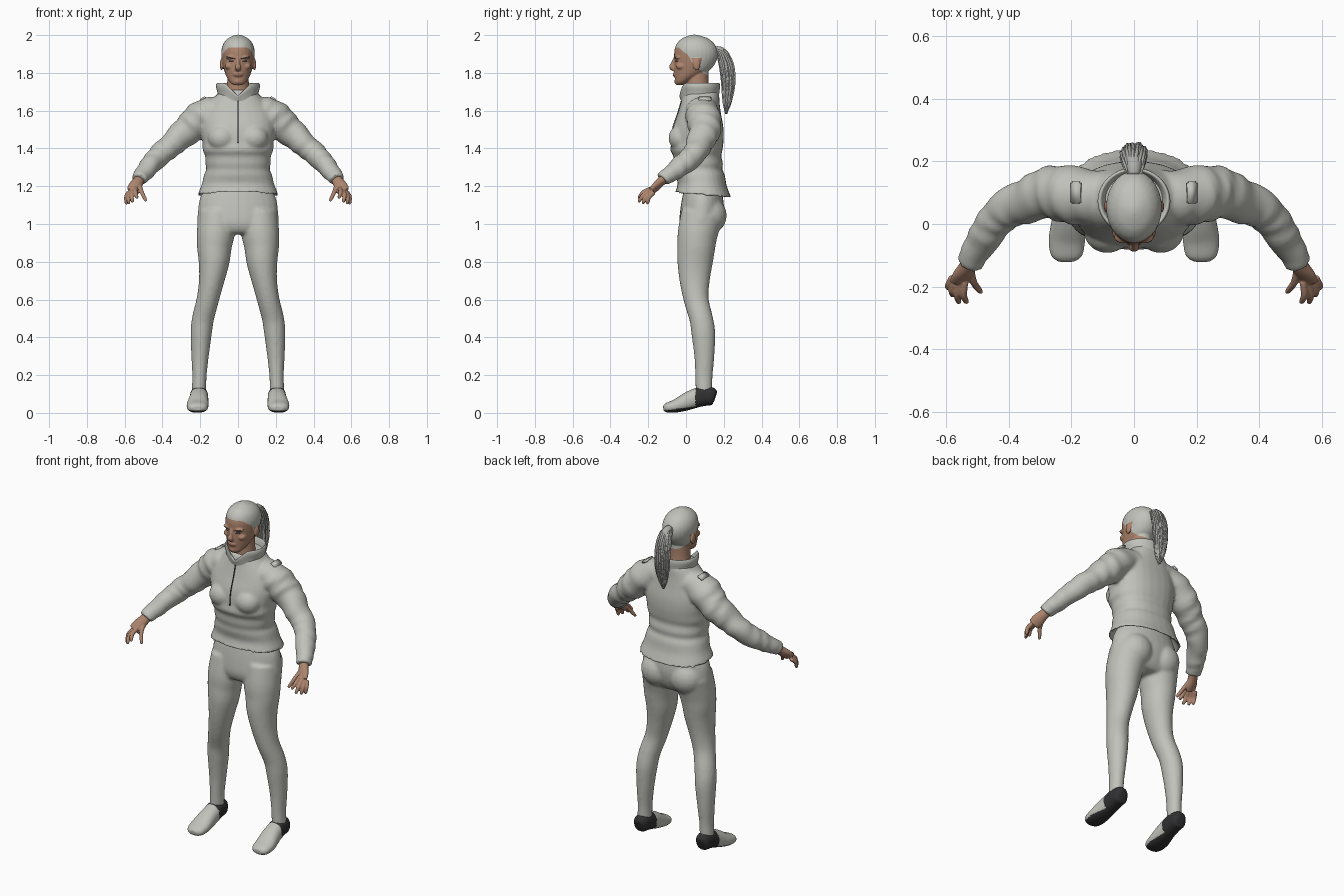
import bpy, bmesh, math, random
from mathutils import Vector, Matrix
from mathutils.bvhtree import BVHTree

if "Cube" in bpy.data.objects:
    bpy.data.objects.remove(bpy.data.objects["Cube"])
random.seed(4)


def material(name, rgb):
    m = bpy.data.materials.new(name)
    m.use_nodes = True
    m.diffuse_color = (*rgb, 1)
    bsdf = m.node_tree.nodes["Principled BSDF"]
    bsdf.inputs["Base Color"].default_value = (*rgb, 1)
    bsdf.inputs["Roughness"].default_value = 0.8
    return m


CLOTH = material("light grey", (0.54, 0.54, 0.50))
HAIR = material("hair grey", (0.42, 0.42, 0.40))
SKIN = material("skin", (0.42, 0.235, 0.155))
LIPS = material("lips", (0.30, 0.14, 0.10))
DARK = material("charcoal", (0.03, 0.03, 0.032))


def smooth_path(rings, steps):
    """Catmull-Rom interpolation of rings (x, y, z, radius u, radius v)."""
    out = []
    for i in range(len(rings) - 1):
        a, b, c, d = (rings[max(0, min(len(rings) - 1, i + k))] for k in (-1, 0, 1, 2))
        for s in range(steps):
            t = s / steps
            out.append([0.5 * (2 * q + (r - p) * t + (2 * p - 5 * q + 4 * r - w) * t * t
                               + (3 * q - p - 3 * r + w) * t ** 3)
                        for p, q, r, w in zip(a, b, c, d)])
    return out + [list(rings[-1])]


def loft(bm, rings, n=28, steps=4, flat=False, ref=(0, 1, 0), power=2, folds=0, cap=True):
    path = smooth_path(rings, steps)
    loops = []
    for i, (x, y, z, ru, rv) in enumerate(path):
        a, b = path[max(0, i - 1)], path[min(len(path) - 1, i + 1)]
        t = Vector((0, 0, 1)) if flat else (Vector(b[:3]) - Vector(a[:3])).normalized()
        u = Vector(ref).cross(t).normalized()
        v = t.cross(u)
        loop = []
        for k in range(n):
            ang = math.tau * k / n
            c, s = math.cos(ang), math.sin(ang)
            f = 1 + folds * math.sin(1.5 * i + 2.2 * math.sin(ang + 0.4 * i))
            c = math.copysign(abs(c) ** (2 / power), c) * f
            s = math.copysign(abs(s) ** (2 / power), s) * f
            loop.append(bm.verts.new(Vector((x, y, z)) + u * c * max(ru, 0.001) + v * s * max(rv, 0.001)))
        loops.append(loop)
    for p, q in zip(loops, loops[1:]):
        for k in range(n):
            bm.faces.new((p[k], p[k - 1], q[k - 1], q[k]))
    if cap:
        bm.faces.new(loops[0])
        bm.faces.new(loops[-1])


def upright(bm, rows, **kw):
    loft(bm, [(0, cy, z, rx, ry) for z, cy, rx, ry in rows], flat=True, **kw)


def ball(bm, place, size):
    bmesh.ops.create_uvsphere(bm, u_segments=20, v_segments=12, radius=1,
                              matrix=Matrix.Translation(place) @ Matrix.Diagonal((*size, 1)))


def finish(name, bm, mats, voxel=0, rounds=3, rule=None):
    """Make an object, optionally fuse its overlapping volumes, then colour faces by rule."""
    bmesh.ops.recalc_face_normals(bm, faces=bm.faces)
    me = bpy.data.meshes.new(name)
    bm.to_mesh(me)
    bm.free()
    ob = bpy.data.objects.new(name, me)
    bpy.context.collection.objects.link(ob)
    if voxel:
        mod = ob.modifiers.new("fuse", "REMESH")
        mod.mode, mod.voxel_size = "VOXEL", voxel
        mod = ob.modifiers.new("soften", "SMOOTH")
        mod.factor, mod.iterations = 0.5, rounds
        dg = bpy.context.evaluated_depsgraph_get()
        fused = bpy.data.meshes.new_from_object(ob.evaluated_get(dg))
        ob.modifiers.clear()
        ob.data = fused
        bpy.data.meshes.remove(me)
        fused.name = name
    ob.data.materials.clear()
    for m in mats:
        ob.data.materials.append(m)
    ob.data.shade_smooth()
    for p in ob.data.polygons:
        p.material_index = rule(p.center, p.normal) if rule else 0
    return ob


def mirrored(bm):
    geo = bmesh.ops.duplicate(bm, geom=bm.verts[:] + bm.edges[:] + bm.faces[:])["geom"]
    for v in geo:
        if isinstance(v, bmesh.types.BMVert):
            v.co.x *= -1


# Jacket: sleeves and chest mirrored, then a torso with a hollow flared hem
bm = bmesh.new()
loft(bm, [(.10, .085, 1.60, .075, .085), (.185, .09, 1.572, .088, .092), (.265, .10, 1.50, .08, .085),
          (.35, .07, 1.422, .066, .07), (.415, .04, 1.365, .06, .063), (.47, -.03, 1.305, .053, .056),
          (.512, -.10, 1.25, .045, .045), (.525, -.125, 1.23, .045, .043)], steps=5, folds=.05)
ball(bm, (.085, -.025, 1.455), (.075, .068, .07))
mirrored(bm)
upright(bm, [(1.21, .09, .165, .10), (1.16, .09, .20, .135), (1.15, .09, .214, .15), (1.17, .09, .208, .142),
             (1.21, .085, .192, .13), (1.26, .075, .18, .13), (1.29, .068, .168, .124), (1.32, .066, .173, .13),
             (1.36, .06, .174, .127), (1.39, .055, .187, .138), (1.43, .06, .188, .138), (1.47, .062, .195, .138),
             (1.52, .065, .198, .132), (1.58, .07, .188, .116), (1.64, .075, .15, .103), (1.69, .08, .108, .095),
             (1.71, .08, .09, .085)], power=2.3)
for v in bm.verts:
    if v.co.z < 1.25:
        v.co.z -= .09 * (v.co.y - .09) * min(1, (1.25 - v.co.z) / .08)
jacket = finish("jacket", bm, [CLOTH], .009, 4)

# Zip following the jacket front
tree = BVHTree.FromPolygons([v.co for v in jacket.data.vertices],
                            [p.vertices[:] for p in jacket.data.polygons])
bm = bmesh.new()
strip = []
for i in range(24):
    z = 1.43 + .22 * i / 23
    hit = tree.ray_cast(Vector((0, -1, z)), Vector((0, 1, 0)))[0]
    strip.append((0, hit.y, z, .0035, .003))
loft(bm, strip, n=8, steps=1)
finish("zip", bm, [DARK])

# Shoulder tabs
for s, side in ((1, "left"), (-1, "right")):
    bm = bmesh.new()
    top = tree.ray_cast(Vector((.185 * s, .10, 3)), Vector((0, 0, -1)))[0]
    bmesh.ops.create_cube(bm, size=1, matrix=Matrix.Translation(top) @ Matrix.Rotation(.5 * s, 4, "Y")
                          @ Matrix.Diagonal((.035, .07, .014, 1)))
    bmesh.ops.bevel(bm, geom=bm.edges[:], offset=.004, segments=2, affect="EDGES")
    finish(side + "_shoulder_tab", bm, [CLOTH])

# Standing collar, open at the front
bm = bmesh.new()
upright(bm, [(1.65, .075, .105, .10), (1.69, .073, .108, .103), (1.725, .073, .116, .107), (1.745, .073, .112, .104),
             (1.74, .073, .102, .095), (1.70, .073, .09, .085), (1.65, .073, .085, .08)], n=48, cap=False)
for v in bm.verts:
    if v.co.y < .07:
        v.co.z -= .7 * max(0, 1 - abs(v.co.x) / .07) * max(0, v.co.z - 1.65)
finish("collar", bm, [CLOTH])

# Trousers: legs and seat mirrored, joined by the hips
bm = bmesh.new()
loft(bm, [(.11, .085, 1.05, .10, .112), (.118, .062, .95, .10, .106), (.125, .055, .88, .092, .10),
          (.127, .048, .80, .082, .094), (.14, .046, .70, .067, .08), (.16, .054, .60, .059, .066),
          (.185, .08, .50, .058, .062), (.195, .092, .42, .056, .063), (.201, .097, .30, .046, .053),
          (.204, .095, .20, .038, .046), (.206, .095, .13, .038, .044), (.206, .095, .07, .036, .04)])
ball(bm, (.095, .118, 1.045), (.10, .098, .10))
mirrored(bm)
upright(bm, [(1.21, .09, .16, .095), (1.14, .088, .20, .108), (1.07, .085, .212, .116), (1.0, .075, .215, .11),
             (.955, .07, .19, .085), (.945, .07, .15, .05)])
finish("trousers", bm, [CLOTH], .009, 4)


# Shoes with a dark sole and heel
def shoe_colour(c, n):
    sole = .012 + .13 * (c.y + .12)
    return int(c.z < sole or n.z < -.75 or (c.y > .05 and c.z < .135))


HAND = [((.54, -.185, 1.187), (.535, -.254, 1.138)), ((.555, -.185, 1.177), (.56, -.254, 1.117)),
        ((.568, -.18, 1.17), (.58, -.231, 1.109)), ((.578, -.17, 1.167), (.593, -.207, 1.107)),
        ((.522, -.14, 1.21), (.488, -.221, 1.122))]
for s, side in ((1, "left"), (-1, "right")):
    bm = bmesh.new()
    loft(bm, [(.206, .157, .085, .018, .025), (.206, .142, .088, .04, .046), (.206, .09, .088, .047, .052),
              (.207, .04, .074, .05, .05), (.21, 0, .058, .054, .046), (.214, -.05, .038, .058, .036),
              (.215, -.10, .027, .05, .026), (.215, -.12, .024, .025, .013)], ref=(0, 0, 1), power=2.3)
    bm.transform(Matrix.Scale(s, 4, (1, 0, 0)))
    finish(side + "_shoe", bm, [CLOTH, DARK], .005, 2, shoe_colour)

    # Hand with four fingers and a thumb
    bm = bmesh.new()
    loft(bm, [(.505, -.09, 1.26, .026, .022), (.53, -.135, 1.222, .03, .023), (.546, -.162, 1.195, .036, .02),
              (.559, -.185, 1.173, .033, .014)])
    for base, tip in HAND:
        a, b = Vector(base), Vector(tip)
        mid = a.lerp(b, .5) + Vector((.006, -.006, .006))
        loft(bm, [(*a, .012, .012), (*mid, .0115, .0115), (*a.lerp(b, .9), .009, .009), (*b, .005, .005)], n=12)
    bm.transform(Matrix.Scale(s, 4, (1, 0, 0)))
    finish(side + "_hand", bm, [SKIN], .004, 2)


# Head: scalp, face, brows, eyes and lips coloured by region
def head_colour(c, n):
    x = abs(c.x)
    if c.y < .0:
        if ((x - .036) / .013) ** 2 + ((c.z - 1.862) / .005) ** 2 < 1:
            return 2
        if .014 < x < .056 and abs(c.z - 1.876 - .2 * (x - .02)) < .0035:
            return 2
        if c.y < -.04 and (x / .024) ** 2 + ((c.z - 1.79) / .008) ** 2 < 1:
            return 3
    if x > .08 and abs(c.y - .058) < .026 and abs(c.z - 1.845) < .034:
        return 0
    line = [(-.2, 1.937), (-.04, 1.935), (.01, 1.895), (.03, 1.86), (.09, 1.80), (.14, 1.775), (.3, 1.77)]
    for (y0, z0), (y1, z1) in zip(line, line[1:]):
        if y0 <= c.y < y1:
            return int(c.z > z0 + (z1 - z0) * (c.y - y0) / (y1 - y0))
    return 0


bm = bmesh.new()
ball(bm, (.087, .056, 1.845), (.009, .02, .032))
ball(bm, (.034, -.042, 1.882), (.03, .02, .011))
ball(bm, (.045, -.025, 1.835), (.025, .028, .02))
mirrored(bm)
upright(bm, [(1.735, -.03, .022, .02), (1.75, -.022, .042, .036), (1.78, .005, .061, .065), (1.81, .028, .072, .092),
             (1.84, .042, .08, .106), (1.88, .052, .087, .115), (1.92, .053, .088, .114), (1.955, .05, .077, .099),
             (1.98, .048, .056, .072), (1.995, .046, .03, .037), (2.002, .045, .008, .01)])
upright(bm, [(1.64, .065, .068, .066), (1.74, .06, .058, .06), (1.82, .06, .055, .06)])
loft(bm, [(0, -.056, 1.88, .009, .009), (0, -.068, 1.85, .01, .012), (0, -.076, 1.83, .017, .013),
          (0, -.064, 1.815, .014, .008)], n=16)
ball(bm, (0, -.058, 1.79), (.026, .012, .012))
ball(bm, (0, -.042, 1.755), (.022, .02, .018))
finish("head", bm, [SKIN, CLOTH, DARK, LIPS], .004, 3, head_colour)

# Ponytail: a full core wrapped in loose strands
TAIL = [(0, .155, 1.925, .018, .018), (0, .19, 1.905, .028, .028), (0, .214, 1.84, .036, .034),
        (0, .224, 1.76, .037, .033), (0, .222, 1.69, .031, .027), (0, .216, 1.63, .018, .016),
        (0, .213, 1.59, .004, .004)]
bm = bmesh.new()
loft(bm, TAIL)
for i in range(34):
    ang, twist = math.tau * i / 34, random.uniform(-.5, .5)
    reach = random.uniform(.96, 1.12)
    strand = []
    for k, (x, y, z, ru, rv) in enumerate(TAIL):
        a = ang + twist * k / 6 + random.uniform(-.08, .08)
        w = .0055 if 0 < k < 6 else .002
        strand.append((ru * reach * math.cos(a), y + rv * reach * math.sin(a),
                       z + random.uniform(-.008, .008), w, w))
    loft(bm, strand, n=6, steps=4)
finish("ponytail", bm, [HAIR])
